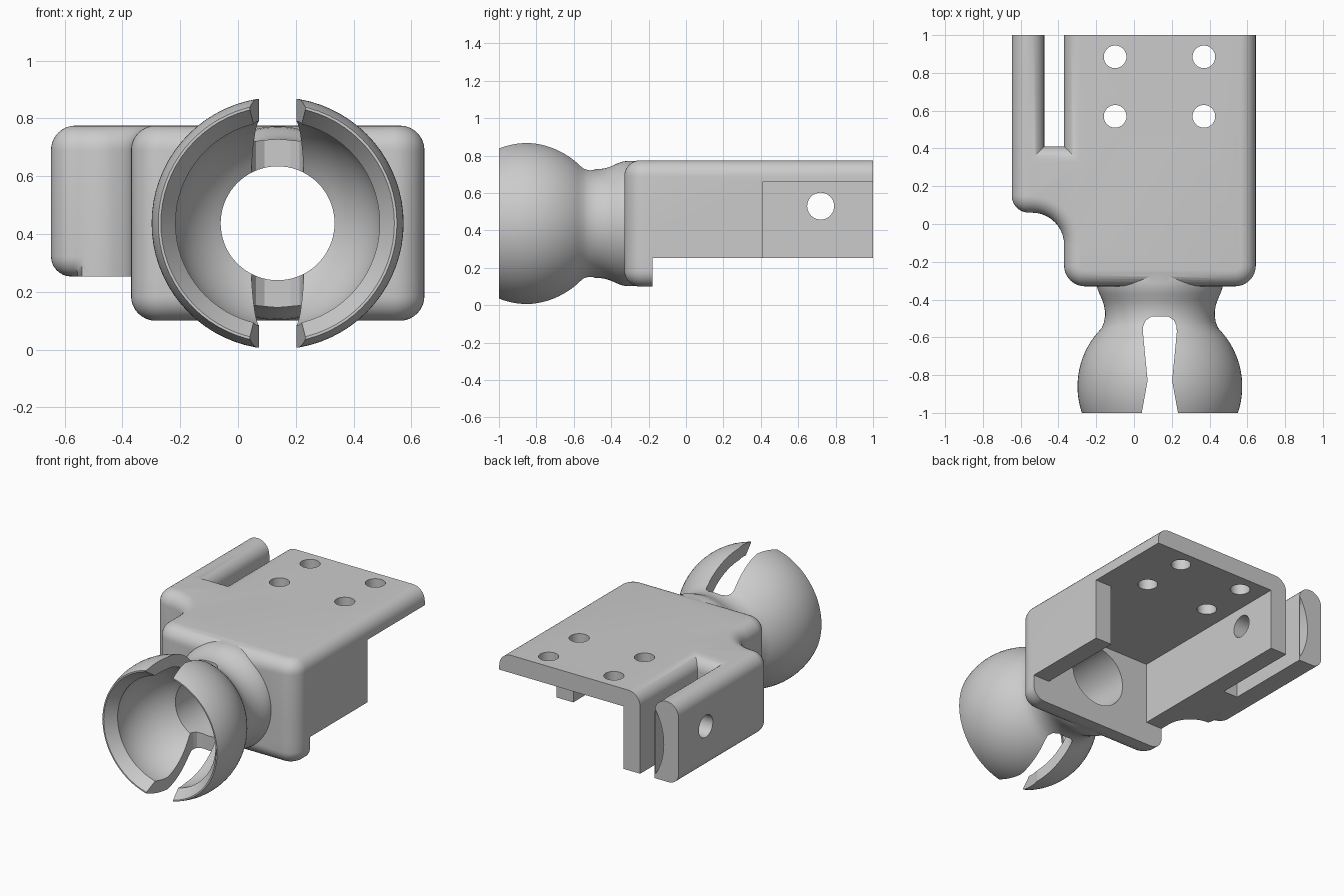
import bpy, bmesh
from math import sin, cos, pi, radians, sqrt
from mathutils import Matrix, Vector

if "Cube" in bpy.data.objects:
    bpy.data.objects.remove(bpy.data.objects["Cube"])

AX, AZ = 0.137, 0.437          # socket axis, running along y
BALL_Y, BALL_R, CUP_R, BORE_R = -0.86, 0.436, 0.36, 0.197
BOTTOM, TOP, ROUND = 0.253, 0.775, 0.085

grey = bpy.data.materials.new("plain grey")
grey.use_nodes = True
COLOUR = (0.6, 0.6, 0.6, 1)
grey.diffuse_color = COLOUR
grey.node_tree.nodes["Principled BSDF"].inputs["Base Color"].default_value = COLOUR


def make(name, bm):
    bmesh.ops.recalc_face_normals(bm, faces=bm.faces)
    mesh = bpy.data.meshes.new(name)
    bm.to_mesh(mesh)
    bm.free()
    mesh.materials.append(grey)
    obj = bpy.data.objects.new(name, mesh)
    bpy.context.collection.objects.link(obj)
    return obj


def arc(cx, cy, r, a0, a1, n=10):
    return [(cx + r * cos(radians(a0 + (a1 - a0) * i / n)),
             cy + r * sin(radians(a0 + (a1 - a0) * i / n))) for i in range(n + 1)]


def prism(points, low, high, axis="z"):
    """Extrude a flat outline along z, or an x-z outline along y."""
    bm = bmesh.new()
    place = (lambda p: (p[0], p[1], low)) if axis == "z" else (lambda p: (p[0], low, p[1]))
    face = bm.faces.new([bm.verts.new(place(p)) for p in points])
    step = (0, 0, high - low) if axis == "z" else (0, high - low, 0)
    moved = bmesh.ops.extrude_face_region(bm, geom=[face])["geom"]
    bmesh.ops.translate(bm, vec=step, verts=[v for v in moved if isinstance(v, bmesh.types.BMVert)])
    bmesh.ops.recalc_face_normals(bm, faces=bm.faces)
    return bm


def round_edges(bm, rule, radius):
    edges = [e for e in bm.edges if rule(e.verts[0].co, e.verts[1].co)]
    bmesh.ops.bevel(bm, geom=edges, offset=radius, segments=8, profile=0.5,
                    affect='EDGES', clamp_overlap=False)
    bmesh.ops.remove_doubles(bm, verts=bm.verts, dist=0.0003)


def box(x0, x1, y0, y1, z0, z1):
    return prism([(x0, y0), (x1, y0), (x1, y1), (x0, y1)], z0, z1)


def lathe(profile, n=72):
    """Solid of revolution about the socket axis from (y, radius) pairs."""
    bm = bmesh.new()
    rings = [[bm.verts.new((AX + r * cos(2 * pi * i / n), y, AZ + r * sin(2 * pi * i / n)))
              for i in range(n)] for y, r in profile]
    for a, b in zip(rings, rings[1:]):
        for i in range(n):
            j = (i + 1) % n
            bm.faces.new((a[i], a[j], b[j], b[i]))
    bm.faces.new(rings[0])
    bm.faces.new(rings[-1])
    return bm


def rod(x, y, z, r, depth, turn=None):
    bm = bmesh.new()
    m = Matrix.Translation((x, y, z))
    if turn:
        m = m @ Matrix.Rotation(pi / 2, 4, turn)
    bmesh.ops.create_cone(bm, cap_ends=True, segments=40, radius1=r, radius2=r, depth=depth, matrix=m)
    return bm


def combine(target, bm, operation):
    other = make("helper", bm)
    other.hide_render = True
    mod = target.modifiers.new("combine", 'BOOLEAN')
    mod.operation, mod.solver, mod.object = operation, 'EXACT', other
    bpy.context.view_layer.objects.active = target
    bpy.ops.object.modifier_apply(modifier=mod.name)
    bpy.data.objects.remove(other)


def sphere_r(y, r):
    return sqrt(r * r - (y - BALL_Y) ** 2)


# Main housing outline with the slotted clamp tab on one side
right_corner = arc(0.645 - 0.11, -0.22, 0.11, -90, 0)
left_corner = arc(-0.37 + 0.11, -0.22, 0.11, 180, 270)
outline = (right_corner
           + [(0.645, 1), (-0.37, 1), (-0.37, 0.41), (-0.475, 0.41), (-0.475, 1), (-0.647, 1)]
           + arc(-0.557, 0.15, 0.09, 180, 270)
           + arc(-0.54, -0.11, 0.17, 90, 0)
           + left_corner)
bm = prism(outline, BOTTOM, TOP)
round_edges(bm, lambda a, b: min(a.z, b.z) > TOP - 0.001 and min(a.y, b.y) < 0.999, ROUND)
round_edges(bm, lambda a, b: max(a.z, b.z) < BOTTOM + 0.001 and max(a.x, b.x) < -0.53
            and min(a.y, b.y) < 0.999, 0.07)
bracket = make("socket_bracket", bm)

# Deeper front flange
bm = prism(right_corner + [(0.645, -0.18), (-0.37, -0.18)] + left_corner, 0.1, 0.4)
round_edges(bm, lambda a, b: max(a.z, b.z) < 0.101 and min(a.y, b.y) < -0.181, ROUND)
combine(bracket, bm, 'UNION')

# Ball and flared neck
ball = [(y, sphere_r(y, BALL_R)) for y in (-1 + 0.42 * i / 20 for i in range(21))]
neck = [(-0.55, 0.308), (-0.52, 0.296), (-0.49, 0.291), (-0.46, 0.291), (-0.43, 0.296),
        (-0.4, 0.306), (-0.37, 0.32), (-0.34, 0.331), (-0.31, 0.335), (-0.24, 0.335)]
combine(bracket, lathe(ball + neck), 'UNION')

# Hollow under the top plate, and the shortened side wall
combine(bracket, box(-0.25, 0.525, -0.18, 1.2, -0.1, 0.66), 'DIFFERENCE')
combine(bracket, box(0.4, 0.8, 0.41, 1.2, -0.1, 0.66), 'DIFFERENCE')

# Cup inside the ball, with bevelled mouth and bore through the neck
cup_end = BALL_Y + sqrt(CUP_R ** 2 - BORE_R ** 2)
cup = [(y, sphere_r(y, CUP_R)) for y in (-0.93 + (cup_end + 0.93) * i / 20 for i in range(21))]
combine(bracket, lathe([(-1.02, 0.418), (-1, 0.404)] + cup + [(-0.1, BORE_R)]), 'DIFFERENCE')

# Slots splitting the ball above and below
half = [(0.105, -1.05), (0.065, -0.83), (0.09, -0.57), (0.088, -0.54), (0.075, -0.51), (0.045, -0.49)]
slot = [(AX + w, y) for w, y in half] + [(AX - w, y) for w, y in reversed(half)]
combine(bracket, prism(slot, -0.2, 1.1), 'DIFFERENCE')

# Scooped inner face of the clamp tab
scoop = arc(-0.14, 0.49, 0.4, 148, 212, 16)
combine(bracket, prism(scoop, 0.41, 1.1, "y"), 'DIFFERENCE')

# Screw holes in the plate and the cross hole through the clamp
for x in (-0.1, 0.37):
    for y in (0.57, 0.885):
        combine(bracket, rod(x, y, 0.72, 0.06, 0.4), 'DIFFERENCE')
combine(bracket, rod(-0.45, 0.72, 0.53, 0.072, 0.6, 'Y'), 'DIFFERENCE')

# Smooth curved areas, keep crisp edges
bpy.ops.object.select_all(action='DESELECT')
bracket.select_set(True)
bpy.context.view_layer.objects.active = bracket
bpy.ops.object.shade_smooth_by_angle(angle=radians(28))
